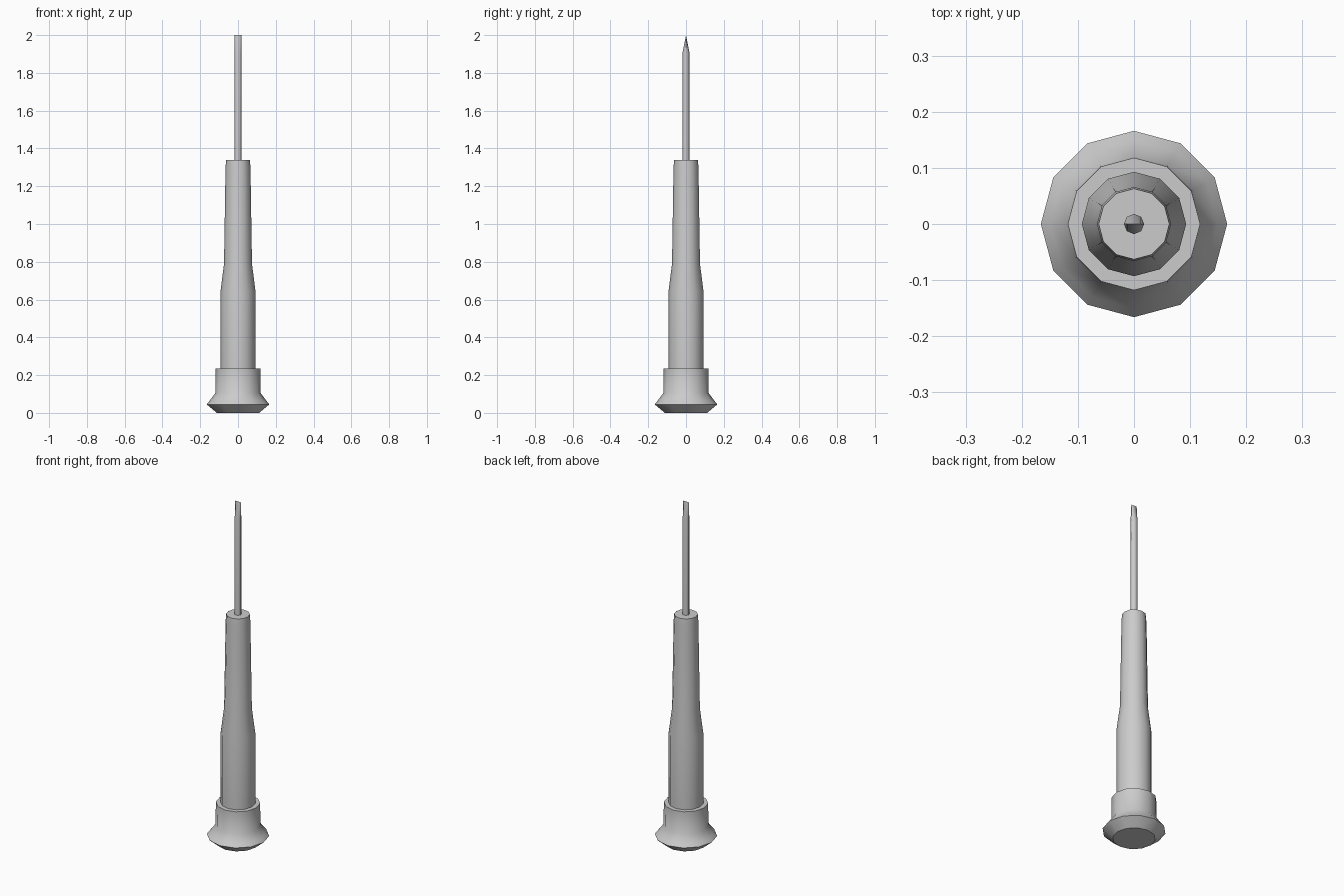
import bpy, bmesh
from math import cos, sin, pi, radians

cube = bpy.data.objects.get("Cube")
if cube:
    bpy.data.objects.remove(cube, do_unlink=True)

# Single plain grey for the whole tool
grey = bpy.data.materials.new("light grey")
grey.use_nodes = True
colour = (0.6, 0.6, 0.6, 1)
grey.diffuse_color = colour
grey.node_tree.nodes["Principled BSDF"].inputs["Base Color"].default_value = colour


def lathe(name, profile, sides, smooth_angle, shape_ring=None):
    """Turn (radius, height) points around z, with capped ends."""
    bm = bmesh.new()
    rings = []
    for r, z in profile:
        rings.append([bm.verts.new((r * cos(2 * pi * i / sides),
                                    r * sin(2 * pi * i / sides), z))
                      for i in range(sides)])
    for low, high in zip(rings, rings[1:]):
        for i in range(sides):
            j = (i + 1) % sides
            bm.faces.new((low[i], low[j], high[j], high[i]))
    bm.faces.new(rings[0][::-1])
    bm.faces.new(rings[-1])
    if shape_ring:
        shape_ring(bm, rings[-1])
    bmesh.ops.recalc_face_normals(bm, faces=bm.faces)
    mesh = bpy.data.meshes.new(name)
    bm.to_mesh(mesh)
    bm.free()
    mesh.materials.append(grey)
    obj = bpy.data.objects.new(name, mesh)
    bpy.context.collection.objects.link(obj)
    bpy.ops.object.select_all(action='DESELECT')
    obj.select_set(True)
    bpy.context.view_layer.objects.active = obj
    bpy.ops.object.shade_smooth_by_angle(angle=radians(smooth_angle))
    return obj


def flatten_to_chisel(bm, ring):
    """Squash the end ring onto y = 0 to make the blade edge."""
    for v in ring:
        v.co.y = 0
    bmesh.ops.remove_doubles(bm, verts=ring, dist=0.0001)


# Flared end cap
lathe("end_cap",
      [(0.112, 0), (0.166, 0.045), (0.15, 0.065), (0.12, 0.105), (0.118, 0.235)],
      12, 40)

# Tapered grip
lathe("handle",
      [(0.093, 0.2), (0.093, 0.64), (0.074, 0.79), (0.066, 1.3), (0.063, 1.34)],
      12, 40)

# Thin shaft ending in a flat chisel edge
lathe("shaft", [(0.018, 1.3), (0.018, 1.91), (0.018, 2)], 8, 50, flatten_to_chisel)
